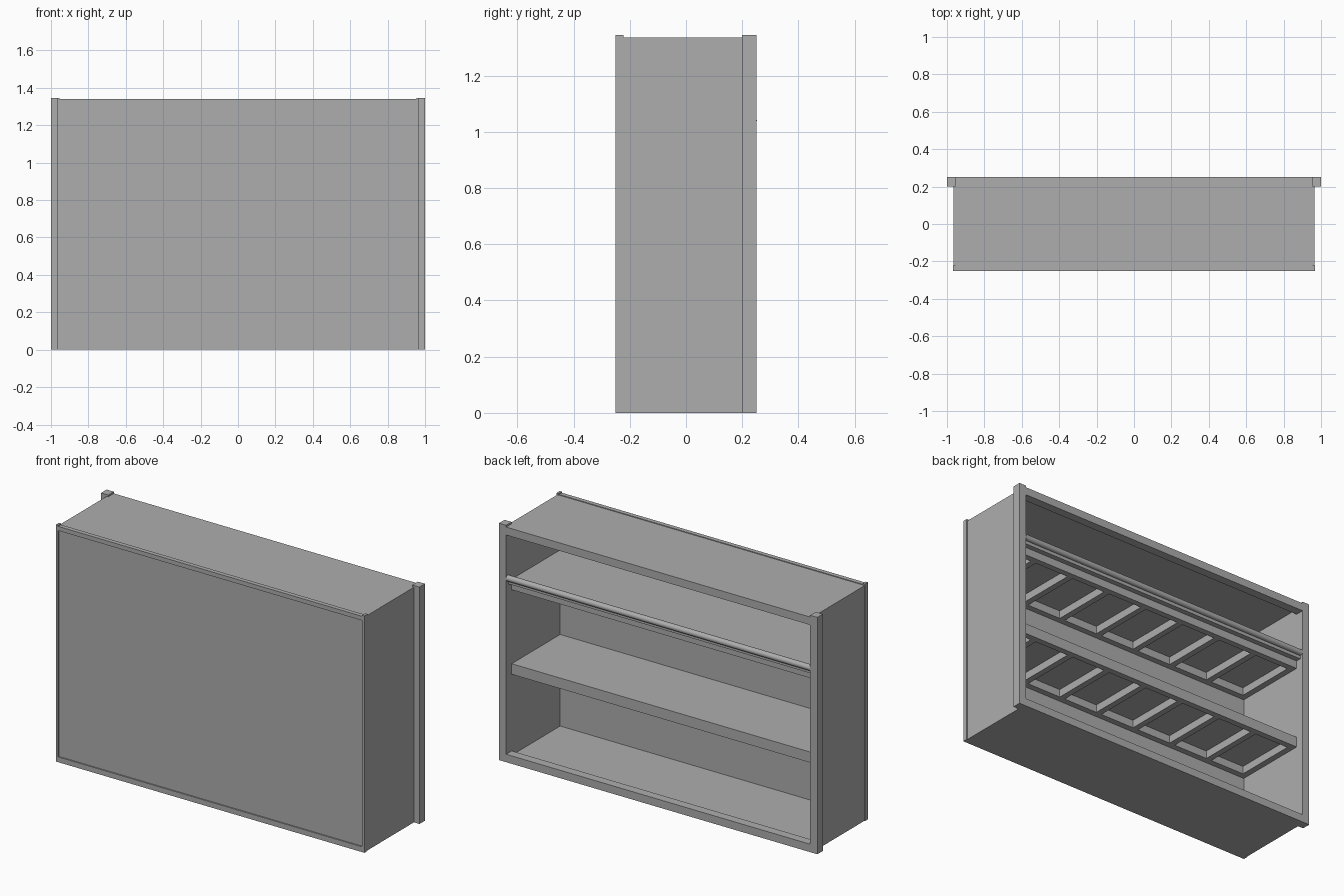
import bpy, bmesh, math

cube = bpy.data.objects.get("Cube")
if cube:
    bpy.data.objects.remove(cube, do_unlink=True)

grey = bpy.data.materials.new("plain_grey")
grey.use_nodes = True
COLOUR = (0.42, 0.42, 0.42, 1)
grey.diffuse_color = COLOUR
grey.node_tree.nodes["Principled BSDF"].inputs["Base Color"].default_value = COLOUR


def add_box(bm, lo, hi):
    """Add a box between two corners to a bmesh."""
    verts = bmesh.ops.create_cube(bm, size=1)["verts"]
    for v in verts:
        v.co = [(a + b) / 2 + c * (b - a) for a, b, c in zip(lo, hi, v.co)]


def part(name, *boxes):
    """Make one object from a list of (low corner, high corner) boxes."""
    bm = bmesh.new()
    for lo, hi in boxes:
        add_box(bm, lo, hi)
    mesh = bpy.data.meshes.new(name)
    bm.to_mesh(mesh)
    bm.free()
    mesh.materials.append(grey)
    obj = bpy.data.objects.new(name, mesh)
    bpy.context.collection.objects.link(obj)
    return obj


OUT, IN = 0.965, 0.955       # case side, outer and inner
TOP, TALL = 1.335, 1.345     # case top and post top
FRONT, BACK = -0.25, 0.25
PANEL = -0.235               # inner face of the closing panel
FRAME = 0.2                  # start of the open-side frame

# Case
part("closing_panel", ((-IN, PANEL - 0.008, 0), (IN, PANEL, TOP)))
part("bottom_board", ((-IN, PANEL, 0), (IN, FRAME, 0.02)))
part("top_board", ((-IN, PANEL, TOP - 0.015), (IN, FRAME, TOP)))
for side, s in (("left", 1), ("right", -1)):
    def span(a, b):
        return min(s * a, s * b), max(s * a, s * b)

    x0, x1 = span(IN, OUT)
    part(side + "_side_board", ((x0, PANEL, 0), (x1, FRAME, TOP)))
    # Corner posts
    x0, x1 = span(IN, 0.969)
    part(side + "_panel_post", ((x0, FRONT, 0), (x1, -0.222, TALL)))
    x0, x1 = span(IN, 1.0)
    part(side + "_frame_post", ((x0, FRAME, 0), (x1, BACK, TALL)))

# Trim around the closing panel and rails of the open frame
part("panel_bottom_trim", ((-IN, FRONT, 0), (IN, PANEL, 0.03)))
part("panel_top_trim", ((-IN, FRONT, TOP - 0.02), (IN, -0.225, TOP + 0.004)))
part("frame_bottom_rail", ((-IN, FRAME, 0), (IN, BACK, 0.045)))
part("frame_top_rail", ((-IN, FRAME, TOP - 0.045), (IN, BACK, TOP)))

# Shelves with open pockets underneath
PITCH, RIB, THICK, SKIN = 0.253, 0.035, 0.06, 0.015
for name, z in (("middle_shelf", 0.54), ("upper_shelf", 1.02)):
    low, skin = z - THICK, z - SKIN
    boxes = [((-IN, PANEL, skin), (IN, FRAME, z)),
             ((-IN, FRAME - RIB, low), (IN, FRAME, skin)),
             ((-IN, PANEL, low), (IN, PANEL + RIB, skin))]
    starts = [-IN + i * PITCH for i in range(8)] + [IN - RIB]
    boxes += [((x, PANEL + RIB, low), (x + RIB, FRAME - RIB, skin)) for x in starts]
    part(name, *boxes)

# Rounded bar along the upper shelf edge, on a small lip
part("bar_lip", ((-IN, FRAME, 1.005), (IN, 0.23, 1.03)))
bpy.ops.mesh.primitive_cylinder_add(vertices=16, radius=0.017, depth=2 * IN,
                                    location=(0, 0.235, 1.04),
                                    rotation=(0, math.pi / 2, 0))
bar = bpy.context.object
bar.name = "shelf_bar"
bar.data.materials.append(grey)
bpy.ops.object.shade_smooth_by_angle()
